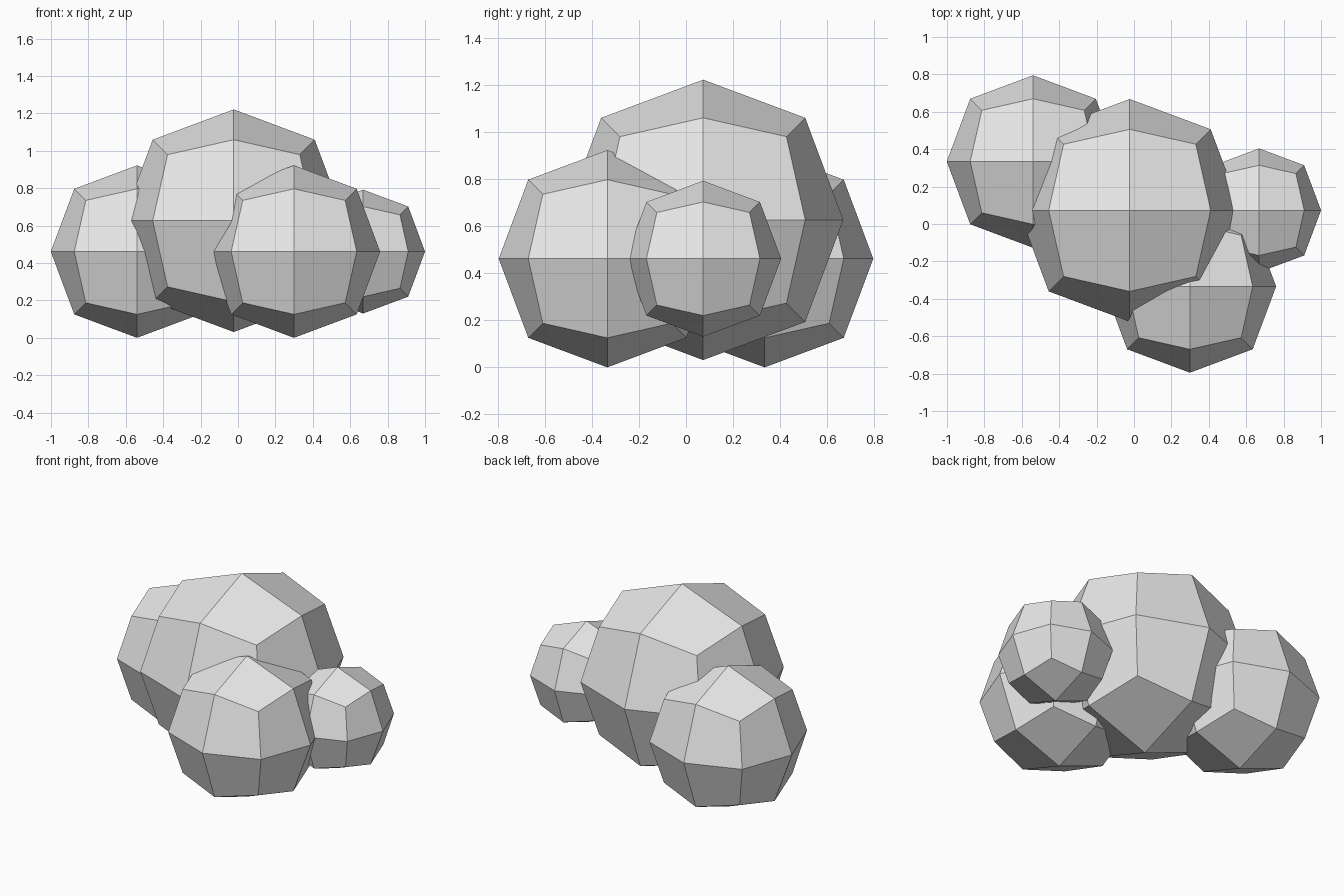
import bpy
import bmesh
from mathutils import Vector

default_cube = bpy.data.objects.get("Cube")
if default_cube:
    bpy.data.objects.remove(default_cube, do_unlink=True)

# Single pale material shared by every puff
pale = bpy.data.materials.new("pale_grey")
pale.use_nodes = True
pale.diffuse_color = (0.8, 0.8, 0.8, 1)
pale.node_tree.nodes["Principled BSDF"].inputs["Base Color"].default_value = (0.8, 0.8, 0.8, 1)

# Per-axis reach of face centres, edge middles and corners, relative to the radius
REACH = {1: 1.0, 2: 0.728, 3: 0.594}


def add_puff(name, centre, radius):
    """Faceted ball: a cube split once per edge, then rounded out."""
    bm = bmesh.new()
    bmesh.ops.create_cube(bm, size=2)
    bmesh.ops.subdivide_edges(bm, edges=bm.edges[:], cuts=1, use_grid_fill=True)
    for v in bm.verts:
        axes = sum(abs(c) > 0.5 for c in v.co)
        v.co = Vector([round(c) for c in v.co]) * REACH[axes] * radius
    bmesh.ops.recalc_face_normals(bm, faces=bm.faces[:])
    mesh = bpy.data.meshes.new(name)
    bm.to_mesh(mesh)
    bm.free()
    mesh.materials.append(pale)
    puff = bpy.data.objects.new(name, mesh)
    puff.location = centre
    bpy.context.collection.objects.link(puff)


# Overlapping puffs
add_puff("main_puff", (-0.023, 0.073, 0.626), 0.595)
add_puff("back_right_puff", (-0.54, 0.334, 0.461), 0.461)
add_puff("front_puff", (0.299, -0.334, 0.461), 0.461)
add_puff("small_left_puff", (0.669, 0.073, 0.461), 0.331)
